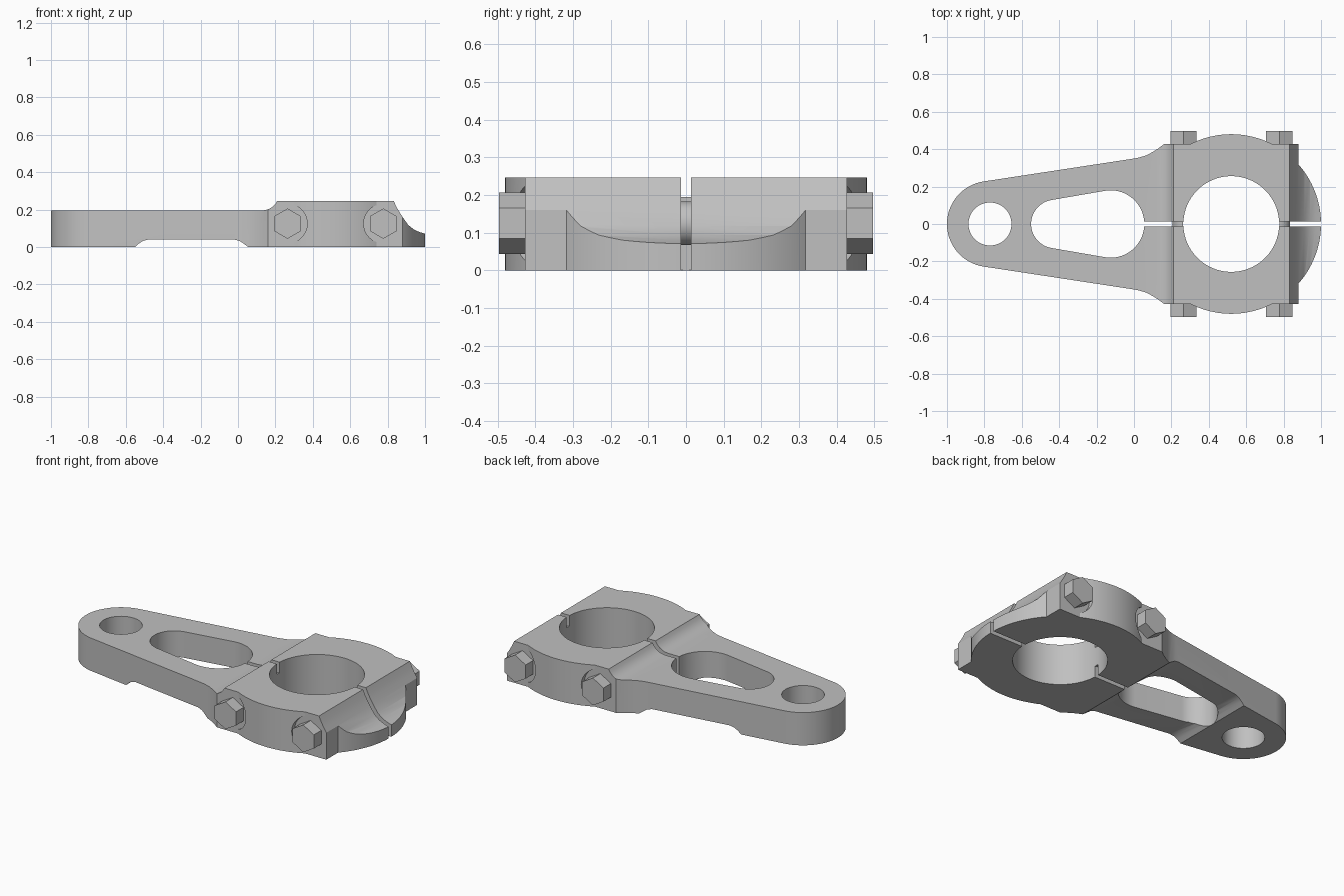
import bpy, bmesh
from math import sin, cos, pi, atan2, asin, hypot
from mathutils import Vector, Matrix

if "Cube" in bpy.data.objects:
    bpy.data.objects.remove(bpy.data.objects["Cube"], do_unlink=True)

steel = bpy.data.materials.new("grey_steel")
steel.use_nodes = True
GREY = (0.53, 0.53, 0.53, 1)
steel.diffuse_color = GREY
steel.node_tree.nodes["Principled BSDF"].inputs["Base Color"].default_value = GREY


def prism(name, points, low, high, axis="Z"):
    """Extrude a closed outline along Z (points are x, y) or Y (points are x, z)."""
    bm = bmesh.new()
    place = (lambda p: (p[0], p[1], low)) if axis == "Z" else (lambda p: (p[0], low, p[1]))
    face = bm.faces.new([bm.verts.new(place(p)) for p in points])
    top = bmesh.ops.extrude_face_region(bm, geom=[face])["geom"]
    shift = Vector((0, 0, high - low)) if axis == "Z" else Vector((0, high - low, 0))
    bmesh.ops.translate(bm, vec=shift, verts=[v for v in top if isinstance(v, bmesh.types.BMVert)])
    bmesh.ops.recalc_face_normals(bm, faces=bm.faces)
    mesh = bpy.data.meshes.new(name)
    bm.to_mesh(mesh)
    bm.free()
    mesh.materials.append(steel)
    obj = bpy.data.objects.new(name, mesh)
    bpy.context.collection.objects.link(obj)
    return obj


def arc(cx, cy, r, start, end, n=48):
    return [(cx + r * cos(start + (end - start) * i / n),
             cy + r * sin(start + (end - start) * i / n)) for i in range(n + 1)]


def circle(cx, cy, r, n=96):
    return arc(cx, cy, r, 0, 2 * pi, n)[:-1]


def cut(obj, tool, operation="DIFFERENCE"):
    mod = obj.modifiers.new("cut", "BOOLEAN")
    mod.operation, mod.object, mod.solver = operation, tool, "EXACT"
    with bpy.context.temp_override(object=obj, active_object=obj):
        bpy.ops.object.modifier_apply(modifier=mod.name)
    bpy.data.objects.remove(tool, do_unlink=True)


def smooth(obj, angle=0.45):
    bpy.ops.object.select_all(action="DESELECT")
    obj.select_set(True)
    bpy.context.view_layer.objects.active = obj
    bpy.ops.object.shade_smooth_by_angle(angle=angle)


PIN_X, BORE_X, BORE_R, RIM_R = -0.77, 0.52, 0.256, 0.48
FLAT_Y, HEAD_Y, BOLT_Z, GAP = 0.427, 0.497, 0.125, 0.0135
BOLTS = (0.265, 0.777)

# Plan outline: upper half from the clamp nose to the pin end, then mirrored
flat = asin(FLAT_Y / RIM_R)
nose = atan2(0.317, 0.36)
half = arc(BORE_X, 0, RIM_R, 0, nose)
half += [(0.88, FLAT_Y)]
half += arc(BORE_X, 0, RIM_R, flat, pi - flat)
half += [(0.16, FLAT_Y), (0.13, 0.404), (0.1, 0.385), (0.065, 0.367), (0.03, 0.356), (0, 0.35)]
half += arc(PIN_X, 0, 0.23, pi / 2 + 0.153, pi)
outline = half + [(x, -y) for x, y in half[-2:0:-1]]
body = prism("lever_clamp_body", outline, -0.02, 0.3)

# Side profile: hollow underside, raised clamp and scooped nose
profile = [(-1.1, 0), (-0.55, 0), (-0.53, 0.018), (-0.51, 0.032), (-0.48, 0.04),
           (-0.02, 0.04), (0.01, 0.032), (0.03, 0.018), (0.055, 0), (1.1, 0), (1.1, 0.068)]
profile += [(1.0, 0.071), (0.97, 0.08), (0.94, 0.094), (0.91, 0.118), (0.88, 0.16),
            (0.863, 0.187), (0.848, 0.213), (0.832, 0.247)]
profile += [(0.21, 0.247), (0.2, 0.231), (0.185, 0.215), (0.165, 0.203), (0.145, 0.197),
            (0.12, 0.195), (-1.1, 0.195)]
cut(body, prism("side_cutter", profile, -1, 1, "Y"), "INTERSECT")

# Pin hole, main bore, tapered window and clamping slit
cut(body, prism("pin_cutter", circle(PIN_X, 0, 0.115, 64), -1, 1))
lean = asin((0.18 - 0.13) / 0.295)
window = arc(-0.125, 0, 0.18, -pi / 2 - lean, pi / 2 + lean)
window += arc(-0.42, 0, 0.13, pi / 2 + lean, 1.5 * pi - lean)
cut(body, prism("window_cutter", window, -1, 1))
cut(body, prism("bore_cutter", circle(BORE_X, 0, BORE_R), -1, 1))
cut(body, prism("slit_cutter", [(0, -GAP), (1.2, -GAP), (1.2, GAP), (0, GAP)], -1, 1))

# Round seats for the bolt heads
for x in BOLTS:
    for low, high in ((FLAT_Y, 0.6), (-0.6, -FLAT_Y)):
        cut(body, prism("seat_cutter", circle(x, BOLT_Z, 0.105, 64), low, high, "Y"))
smooth(body)

# Bolts: shank relieved around the bore, hexagonal head at each end
for side, x in zip(("rear", "nose"), BOLTS):
    shank = prism(side + "_bolt_shank", circle(x, BOLT_Z, 0.058, 48), -0.4, 0.4, "Y")
    cut(shank, prism("relief_cutter", circle(BORE_X, 0, BORE_R + 0.001), -1, 1))
    smooth(shank)
    hexagon = [(x + 0.081 * sin(i * pi / 3), BOLT_Z + 0.081 * cos(i * pi / 3)) for i in range(6)]
    prism(side + "_bolt_head_left", hexagon, FLAT_Y - 0.002, HEAD_Y, "Y")
    prism(side + "_bolt_head_right", hexagon, -HEAD_Y, 0.002 - FLAT_Y, "Y")
